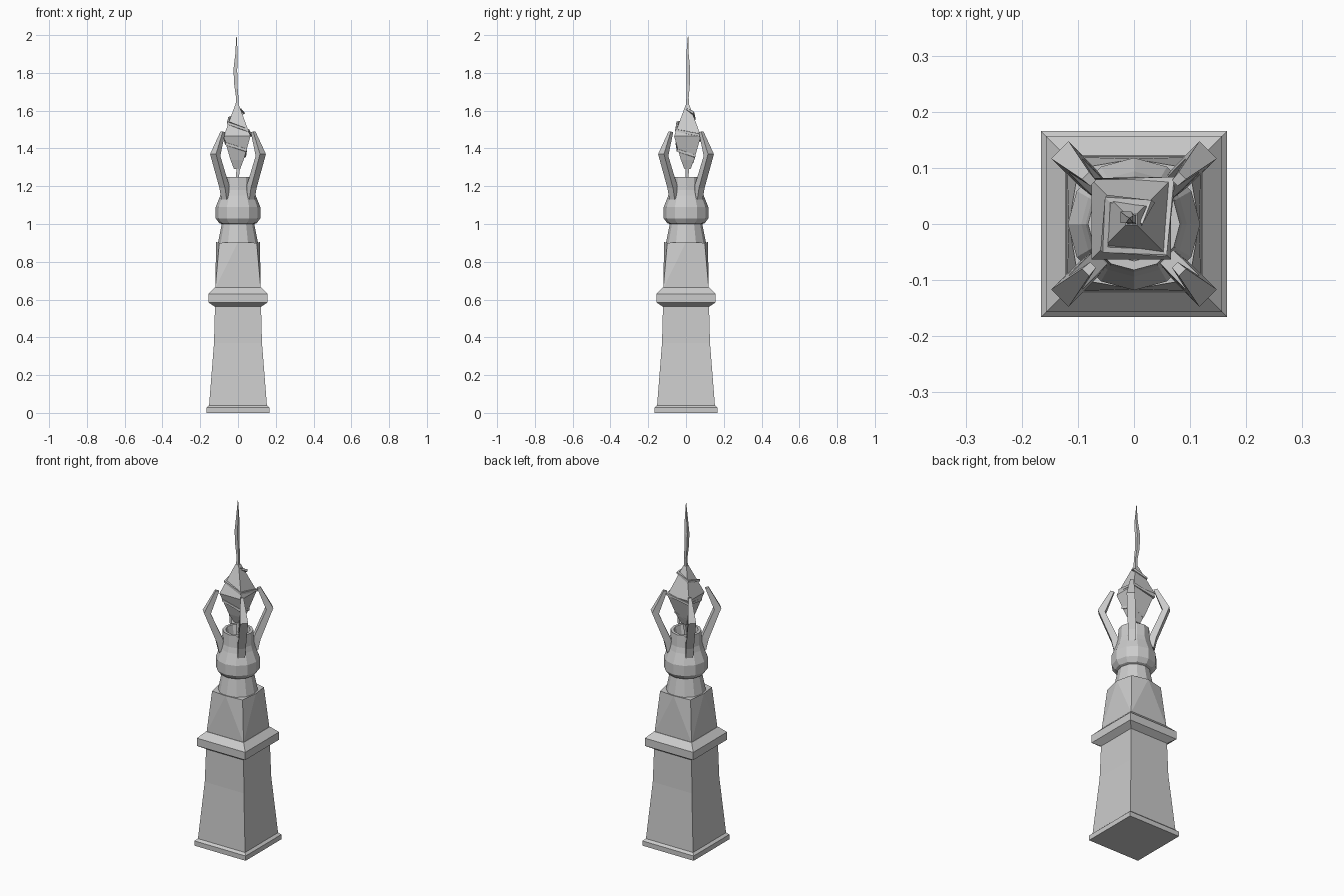
import bpy, math
from mathutils import Vector

if "Cube" in bpy.data.objects:
    bpy.data.objects.remove(bpy.data.objects["Cube"])


def make(name, verts, faces):
    me = bpy.data.meshes.new(name)
    me.from_pydata(verts, [], faces)
    me.update()
    ob = bpy.data.objects.new(name, me)
    bpy.context.collection.objects.link(ob)
    return ob


def skin(name, rings):
    """Join equal-sized rings of points into a capped solid."""
    n = len(rings[0])
    verts = [p for r in rings for p in r]
    faces = [list(range(n))[::-1]]
    for k in range(len(rings) - 1):
        for i in range(n):
            a, b = k * n + i, k * n + (i + 1) % n
            faces.append([a, b, b + n, a + n])
    faces.append(list(range(len(verts) - n, len(verts))))
    return make(name, verts, faces)


def ring(r, z, n, off=0.0, cx=0.0, cy=0.0):
    return [(cx + r * math.cos(off + math.tau * i / n),
             cy + r * math.sin(off + math.tau * i / n), z) for i in range(n)]


def square(h, z, cx=0.0, cy=0.0):
    return ring(h * math.sqrt(2), z, 4, math.pi / 4, cx, cy)


def tube(name, path, sizes, n=4):
    """Sweep a small n-sided section along a path."""
    pts = [Vector(p) for p in path]
    rings = []
    for i, p in enumerate(pts):
        t = (pts[min(i + 1, len(pts) - 1)] - pts[max(i - 1, 0)]).normalized()
        ref = Vector((0, 0, 1)) if abs(t.z) < 0.8 else Vector((1, 0, 0))
        u = (ref - t * ref.dot(t)).normalized()
        v = t.cross(u)
        rings.append([p + sizes[i] * (u * math.cos(a) + v * math.sin(a))
                      for a in [math.tau * (k + 0.5) / n for k in range(n)]])
    return skin(name, rings)


# Square pedestal with foot and projecting ledge
skin("pedestal", [square(h, z) for h, z in [
    (.166, 0), (.166, .028), (.153, .04), (.127, .37), (.122, .56),
    (.122, .562), (.157, .585), (.157, .63), (.122, .665)]])

# Tapered block: square below, eight points above, faceted corners
low = square(.12, .66)
top = [p for k in range(4) for p in (
    ring(.116, .905, 4)[k], square(.099, .9)[k])]
faces = [[3, 2, 1, 0], list(range(4, 12))]
for k in range(4):
    axial, corner, nxt = 4 + 2 * k, 5 + 2 * k, 4 + (2 * k + 2) % 8
    faces += [[k, corner, axial], [k, nxt, corner], [(k - 1) % 4, k, axial]]
make("tapered_block", low + top, faces)

# Round neck, bulb and hollow cup
skin("neck_and_cup", [ring(r, z, 12) for r, z in [
    (.108, .89), (.086, 1.0), (.1, 1.005), (.118, 1.03), (.118, 1.09),
    (.094, 1.15), (.086, 1.18), (.082, 1.25), (.066, 1.25), (.05, 1.17)]])

# Four bent claws on the diagonals: inner r, outer r, half width, inner z, outer z
claw = [(.07, .105, .02, 1.15, 1.13), (.085, .118, .021, 1.21, 1.19),
        (.15, .187, .022, 1.36, 1.37), (.103, .122, .009, 1.485, 1.49)]
for k in range(4):
    a = math.pi / 4 + k * math.pi / 2
    c, s = math.cos(a), math.sin(a)
    rings = []
    for ri, ro, w, zi, zo in claw:
        rings.append([(r * c - t * s, r * s + t * c, z) for r, t, z in
                      [(ri, -w * .8, zi), (ro, -w, zo), (ro, w, zo), (ri, w * .8, zi)]])
    skin(f"claw_{k + 1}", rings)

# Floating square crystal
skin("crystal", [square(h, z, -.005, .008) for h, z in [
    (.016, 1.29), (.035, 1.34), (.071, 1.465), (.01, 1.63)]])

# Thin band winding around the crystal
band = [(.012, 0, 1.61), (.03, .035, 1.59), (-.045, .045, 1.56), (-.053, -.044, 1.535),
        (.052, -.052, 1.495), (.068, .078, 1.47), (-.07, .076, 1.445),
        (-.062, -.05, 1.425), (.042, -.042, 1.39), (.035, .045, 1.36), (-.03, .035, 1.325)]
tube("winding_band", band, [.004] + [.0095] * 9 + [.004])

# Stem below the crystal and thin wavy spire above it
tube("stem", [(.004, 0, 1.17), (-.004, .004, 1.24), (.004, .01, 1.32)], [.008, .011, .014])
tube("spire", [(-.005, .008, 1.6), (-.004, .008, 1.67), (-.012, .012, 1.74),
               (-.014, .012, 1.82), (-.008, .008, 1.9), (-.008, .011, 2.0)],
     [.013, .009, .012, .014, .009, .001])
